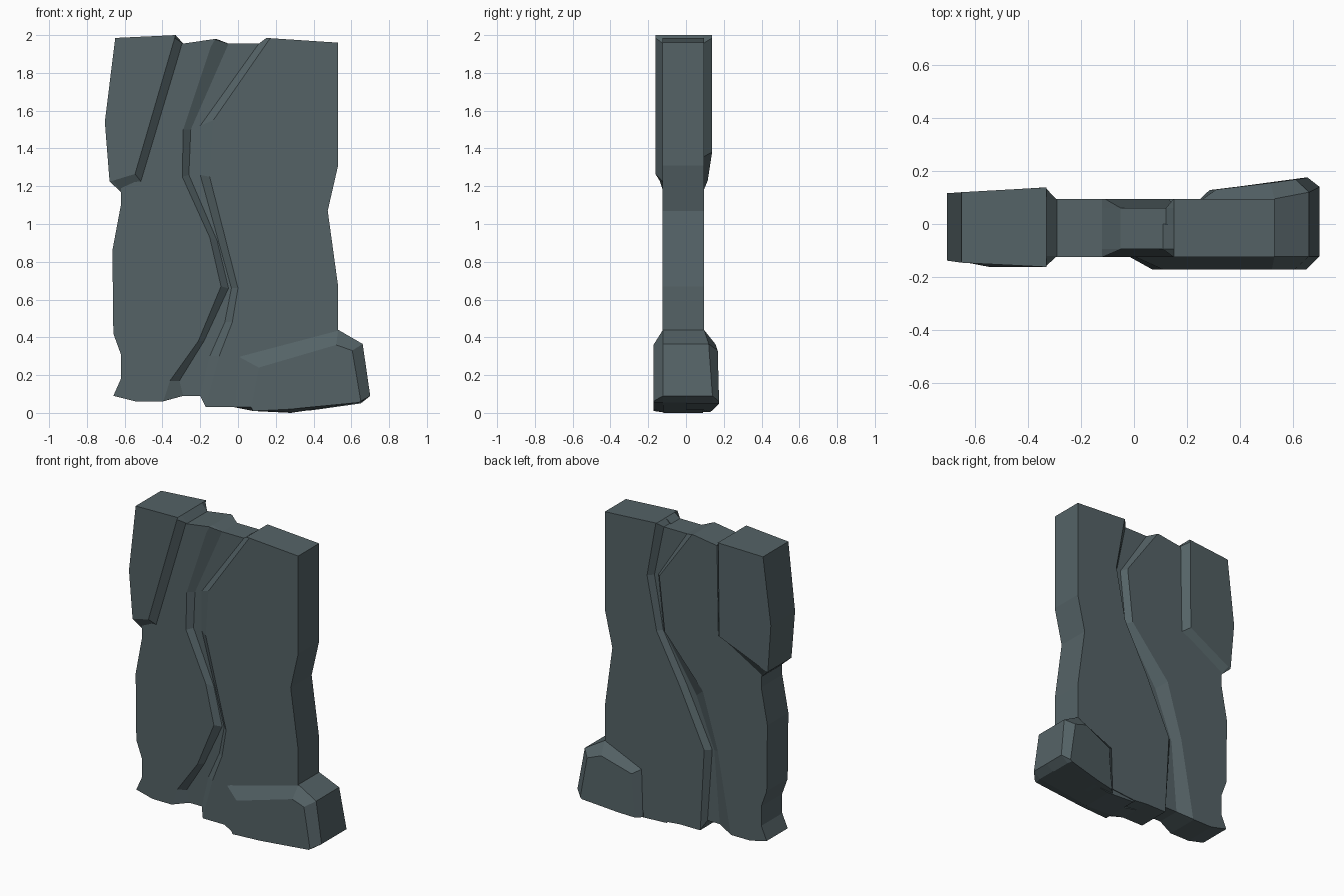
import bpy, bmesh

stone = bpy.data.materials.new("slate grey")
stone.diffuse_color = (0.09, 0.124, 0.134, 1)


def at(points, y):
    """Put (x, z) points on plane y; points with three values keep their own y."""
    return [(p[0], p[2] if len(p) > 2 else y, p[1]) for p in points]


def build(name, halves):
    """Each half is a list of matching loops, lofted and capped at both ends."""
    mesh = bpy.data.meshes.new(name)
    total = bmesh.new()
    for loops in halves:
        bm = bmesh.new()
        rings = [[bm.verts.new(p) for p in loop] for loop in loops]
        n = len(rings[0])
        for a, b in zip(rings, rings[1:]):
            for i in range(n):
                j = (i + 1) % n
                bm.faces.new((a[i], a[j], b[j], b[i]))
        bm.faces.new(rings[0])
        bm.faces.new(rings[-1])
        bmesh.ops.remove_doubles(bm, verts=bm.verts, dist=0.0005)
        bmesh.ops.recalc_face_normals(bm, faces=bm.faces)
        bm.to_mesh(mesh)
        bm.free()
        total.from_mesh(mesh)
    total.to_mesh(mesh)
    total.free()
    mesh.materials.append(stone)
    obj = bpy.data.objects.new(name, mesh)
    bpy.context.collection.objects.link(obj)
    return obj


FRONT_FLOOR, FRONT, BACK_FLOOR, BACK = -0.095, -0.125, 0.06, 0.095


def slab(name, outer, front_floor, front_rim, back_floor, back_rim):
    """Slab half: shared outer outline plus a sloped crack wall on each side."""
    build(name, [
        [at(outer + front_floor, 0), at(outer + front_floor, FRONT_FLOOR), at(outer + front_rim, FRONT)],
        [at(outer + back_floor, 0), at(outer + back_floor, BACK_FLOOR), at(outer + back_rim, BACK)]])


# Crack floor between the two slab halves
core = [(-.42, .09), (.3, .09), (.3, 1.955), (-.4, 1.955)]
build("crack_floor", [[at(core, FRONT_FLOOR), at(core, BACK_FLOOR)]])

# Left slab half
slab("left_slab",
     [(-.40, .06), (-.54, .06), (-.66, .09), (-.62, .18), (-.62, .31), (-.66, .42),
      (-.665, .86), (-.62, 1.1), (-.62, 1.2), (-.6, 1.95), (-.29, 1.955), (-.12, 1.98)],
     [(-.05, 1.955), (-.25, 1.5), (-.26, 1.26), (-.11, .91), (-.05, .66), (-.18, .38), (-.31, .17), (-.29, .09)],
     [(-.13, 1.979), (-.29, 1.5), (-.295, 1.25), (-.15, .93), (-.09, .67), (-.21, .38), (-.36, .17), (-.395, .062)],
     [(-.05, 1.955), (.16, 1.63), (.12, 1.27), (-.12, .9), (-.25, .57), (-.29, .09)],
     [(-.11, 1.978), (.13, 1.64), (.09, 1.28), (-.19, .96), (-.30, .59), (-.395, .062)])

# Right slab half
slab("right_slab",
     [(-.17, .03), (-.02, .03), (.08, .02), (.5, .06), (.53, .3), (.53, .67),
      (.475, 1.07), (.53, 1.31), (.53, 1.96), (.15, 1.985)],
     [(.11, 1.955), (-.2, 1.52), (-.2, 1.26), (-.035, .66), (-.07, .48), (-.15, .3), (-.2, .09)],
     [(.17, 1.983), (-.13, 1.55), (-.15, 1.25), (0, .66), (-.03, .48), (-.1, .3), (-.172, .035)],
     [(.12, 1.955), (.19, 1.62), (.125, 1.27), (-.05, .95), (-.235, .57), (-.2, .09)],
     [(.155, 1.984), (.22, 1.62), (.15, 1.27), (-.02, .95), (-.20, .57), (-.172, .035)])

# Thick plate at the upper left, with a different lower edge front and back
plate_front = [(-.65, 1.985), (-.33, 2.0), (-.29, 1.955), (-.51, 1.22), (-.62, 1.17), (-.68, 1.225), (-.705, 1.54)]
plate_back = [(-.65, 1.985), (-.33, 2.0), (-.29, 1.955), (-.30, 1.355), (-.62, 1.17), (-.68, 1.225), (-.705, 1.54)]
build("upper_plate", [
    [at(plate_front, 0), at(plate_front[:5] + [(-.68, 1.225, -.135), (-.705, 1.54, -.137)], -.12),
     at([(-.65, 1.985, -.146), (-.33, 2.0), (-.335, 1.985), (-.545, 1.265),
         (-.66, 1.23, -.14), (-.68, 1.225, -.136), (-.705, 1.54, -.138)], -.162)],
    [at(plate_back, 0), at(plate_back[:5] + [(-.68, 1.225, .11), (-.705, 1.54, .115)], .09),
     at([(-.65, 1.985, .12), (-.33, 2.0), (-.335, 1.985), (-.34, 1.38),
         (-.66, 1.23, .115), (-.68, 1.225, .112), (-.705, 1.54, .116)], .138)]])

# Foot rock at the lower right, chamfered toward its front and back faces
rock_front = [(-.02, .03), (0, .3), (.53, .44), (.66, .365), (.70, .09), (.65, .055), (.28, .003), (.08, .01)]
rock_back = [(.25, .005), (.26, .32), (.53, .44), (.66, .365, .12), (.70, .09, .14), (.65, .05, .14), (.4, .015)]
build("foot_rock", [
    [at(rock_front, 0), at(rock_front, -.122),
     at([(.07, .03), (.11, .24), (.52, .36), (.605, .33), (.65, .062), (.64, .055), (.28, .02), (.08, .01)], -.172)],
    [at([p[:2] for p in rock_back], 0), at(rock_back, .095),
     at([(.285, .005, .128), (.31, .29, .13), (.515, .365, .155), (.61, .33, .168),
         (.655, .06), (.645, .05), (.4, .015, .142)], .175)]])

# Underside of the foot rock, reaching the ground
sole = [(.05, .04), (.6, .06), (.62, .05), (.28, 0), (.08, .01)]
build("rock_sole", [[at(sole, -.12), at(sole, .09)]])
